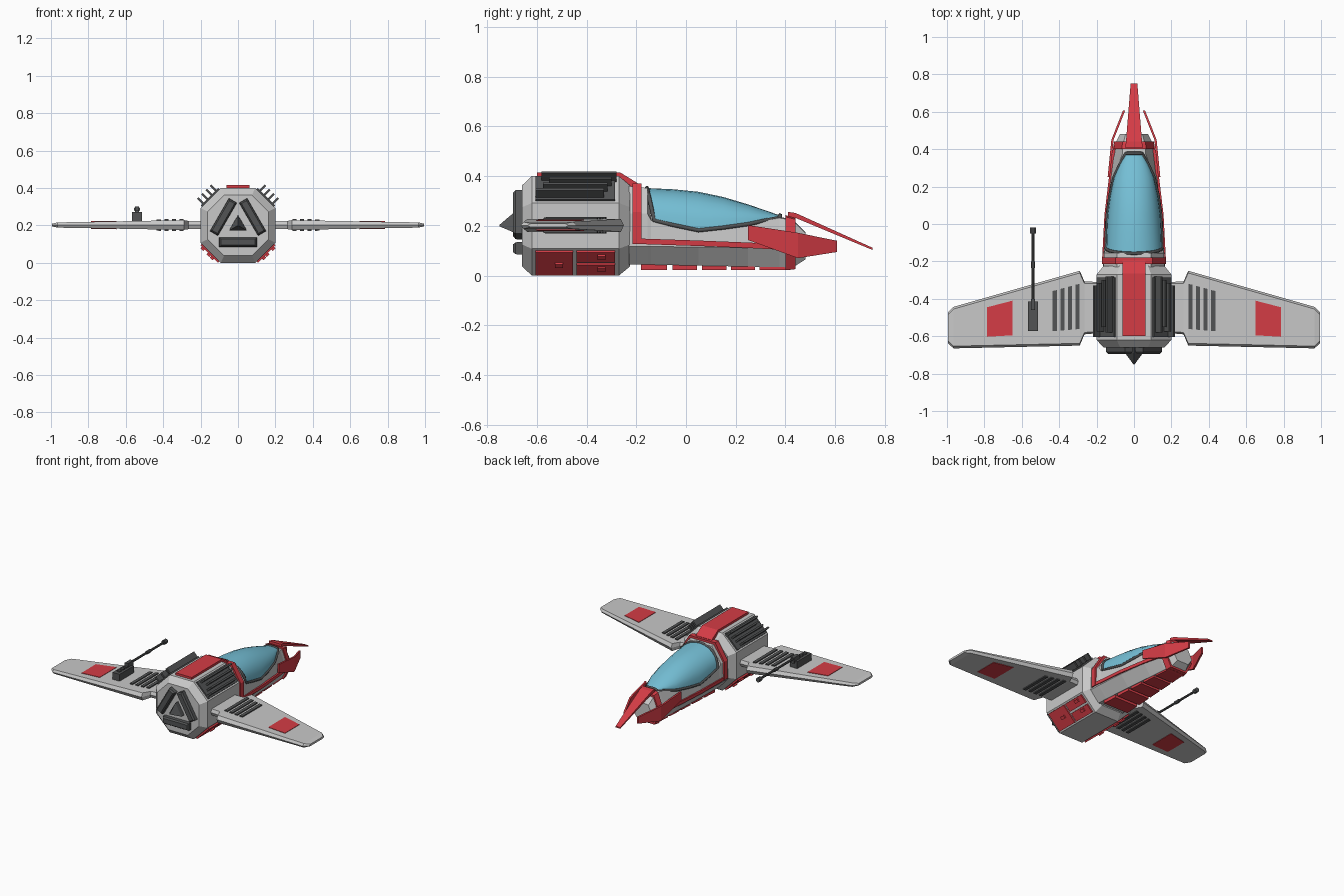
import bpy, bmesh, math
from mathutils import Vector

if "Cube" in bpy.data.objects:
    bpy.data.objects.remove(bpy.data.objects["Cube"])


def material(name, rgb):
    m = bpy.data.materials.new(name)
    m.diffuse_color = (*rgb, 1)
    m.use_nodes = True
    m.node_tree.nodes["Principled BSDF"].inputs["Base Color"].default_value = m.diffuse_color
    return m


GREY = material("light_grey", (0.58, 0.58, 0.58))
DARK = material("dark_grey", (0.085, 0.088, 0.09))
RED = material("red", (0.66, 0.045, 0.06))
BLUE = material("glass_blue", (0.18, 0.53, 0.68))


def loft(name, rings, mat, mirror=False, smooth=False):
    """Skin a list of equal-length point rings and cap both ends."""
    bm = bmesh.new()
    rows = [[bm.verts.new(p) for p in r] for r in rings]
    n = len(rows[0])
    for a, b in zip(rows, rows[1:]):
        for i in range(n):
            j = (i + 1) % n
            bm.faces.new((a[i], a[j], b[j], b[i]))
    bm.faces.new(rows[0])
    bm.faces.new(rows[-1])
    bmesh.ops.recalc_face_normals(bm, faces=bm.faces)
    me = bpy.data.meshes.new(name)
    bm.to_mesh(me)
    bm.free()
    me.materials.append(mat)
    ob = bpy.data.objects.new(name, me)
    bpy.context.collection.objects.link(ob)
    if mirror:
        ob.modifiers.new("mirror", "MIRROR").use_clip = False
    if smooth:
        bpy.ops.object.select_all(action="DESELECT")
        ob.select_set(True)
        bpy.context.view_layer.objects.active = ob
        bpy.ops.object.shade_smooth_by_angle(angle=math.radians(35))
    return ob


def box(name, x0, x1, y0, y1, z0, z1, mat, mirror=False):
    return loft(name, [[(x0, y, z0), (x1, y, z0), (x1, y, z1), (x0, y, z1)] for y in (y0, y1)], mat, mirror)


def rod(name, x, z, y0, y1, r, mat, n=8):
    ring = [(r * math.cos(2 * math.pi * (i + .5) / n), r * math.sin(2 * math.pi * (i + .5) / n)) for i in range(n)]
    return loft(name, [[(x + a, y, z + b) for a, b in ring] for y in (y0, y1)], mat)


def tube(name, pts, r, mat):
    cu = bpy.data.curves.new(name, "CURVE")
    cu.dimensions = "3D"
    cu.bevel_depth = r
    cu.bevel_resolution = 1
    sp = cu.splines.new("POLY")
    sp.points.add(len(pts) - 1)
    for p, q in zip(sp.points, pts):
        p.co = (*q, 1)
    sp.use_cyclic_u = True
    cu.materials.append(mat)
    ob = bpy.data.objects.new(name, cu)
    bpy.context.collection.objects.link(ob)
    bpy.ops.object.select_all(action="DESELECT")
    ob.select_set(True)
    bpy.context.view_layer.objects.active = ob
    bpy.ops.object.convert(target="MESH")


# Octagonal engine hull
def octagon(y, a):
    h = a * .46
    c = [(h, -a), (a, -h), (a, h), (h, a), (-h, a), (-a, h), (-a, -h), (-h, -a)]
    return [(x, y, .2 + z) for x, z in c]


loft("engine_hull", [octagon(-.66, .162), octagon(-.62, .2), octagon(-.27, .2), octagon(-.225, .163)], GREY)

# Three thruster bars in a triangle, with a pointed core
for k in range(3):
    ang = math.radians(-90 + 120 * k)
    r, t = Vector((math.cos(ang), 0, math.sin(ang))), Vector((-math.sin(ang), 0, math.cos(ang)))
    rings = []
    for y, l, w in ((-.65, .102, .025), (-.685, .1, .024), (-.695, .092, .016)):
        c = Vector((0, y, .2)) + r * .09
        rings.append([c + t * (l * a) + r * (w * b) for a, b in ((-1, -1), (1, -1), (1, 1), (-1, 1))])
    loft(f"thruster_bar_{k + 1}", rings, DARK)
tri = [(math.cos(math.radians(90 + 120 * i)), math.sin(math.radians(90 + 120 * i))) for i in range(3)]
loft("thruster_core", [[(a * s, y, .2 + b * s) for a, b in tri]
                       for y, s in ((-.65, .055), (-.69, .055), (-.75, .004))], DARK)


# Parts lying on the hull chamfers (mirrored): s = tangent offset, n = height
def chamfer_box(name, up, s0, s1, y0, y1, n0, n1, mat):
    q = math.sqrt(.5)
    pts = [(.146 + q * (s + n), .2 + up * (.146 + q * (n - s)))
           for s, n in ((s0, n0), (s1, n0), (s1, n1), (s0, n1))]
    return loft(name, [[(x, y, z) for x, z in pts] for y in (y0, y1)], mat, True)


chamfer_box("radiator_base", 1, -.066, .066, -.605, -.285, -.01, .01, DARK)
for k, (y0, y1) in enumerate(((-.58, -.28), (-.55, -.3), (-.575, -.315), (-.605, -.33))):
    s = -.048 + .032 * k
    chamfer_box(f"radiator_fin_{k + 1}", 1, s - .006, s + .006, y0, y1, 0, .05, DARK)
chamfer_box("lower_panel_large", -1, -.066, .066, -.605, -.455, -.01, .011, RED)
chamfer_box("lower_panel_upper", -1, -.066, -.005, -.44, -.285, -.01, .011, RED)
chamfer_box("lower_panel_lower", -1, .008, .066, -.44, -.285, -.01, .011, RED)
for k, (s, y) in enumerate(((.0, -.51), (-.025, -.34), (.045, -.34))):
    chamfer_box(f"panel_handle_{k + 1}", -1, s - .01, s + .01, y - .016, y + .016, 0, .022, RED)

# Red spine over the engine, and red collar around the cockpit back
spine = [(-.6, .36), (-.6, .415), (-.265, .415), (-.195, .372), (-.195, .33)]
loft("spine_stripe", [[(x, y, z) for y, z in spine] for x in (-.062, .062)], RED)
collar = [(.171, .128), (.171, .255), (.1, .37), (-.1, .37), (-.171, .255), (-.171, .128)]
loft("cockpit_collar", [[(x, y, z) for x, z in collar] for y in (-.215, -.178)], RED)


# Fuselage: bottom, lower side, upper side and top point of each half section
def section(y, *half):
    return [(x, y, z) for x, z in half] + [(-x, y, z) for x, z in reversed(half)]


loft("fuselage", [
    section(-.23, (.1, .045), (.165, .118), (.163, .25), (.09, .36)),
    section(-.155, (.098, .044), (.163, .117), (.16, .25), (.09, .352)),
    section(-.14, (.097, .044), (.162, .117), (.155, .222), (.1, .23)),
    section(.05, (.088, .04), (.15, .115), (.143, .182), (.1, .2)),
    section(.25, (.073, .036), (.127, .112), (.108, .205), (.08, .215)),
    section(.375, (.064, .034), (.11, .11), (.062, .232), (.04, .236)),
    section(.43, (.058, .033), (.1, .11), (.058, .222), (.04, .226)),
    section(.48, (.045, .065), (.075, .11), (.045, .17), (.03, .175))], GREY)

# Canopy glass and its dark frame
stations = [(-.143, .15, .222, .352), (-.05, .148, .203, .347), (.05, .143, .182, .337), (.15, .129, .193, .316),
            (.25, .107, .207, .286), (.32, .075, .222, .262), (.378, .042, .234, .242)]
N = 12
arches = []
for k, (y, w, zb, zt) in enumerate(stations):
    arch = []
    for i in range(N + 1):
        a = math.pi * i / N
        lean = -.014 * (2 * math.sin(a) - 1) if k == 0 else 0
        arch.append((w * math.cos(a), y + lean, zb + (zt - zb) * math.sin(a) ** .9))
    arches.append(arch)
loft("canopy_glass", arches, BLUE, smooth=True)
tube("canopy_frame", arches[0] + [a[-1] for a in arches[1:-1]] + arches[-1][::-1]
     + [a[0] for a in arches[-2:0:-1]], .009, DARK)

# Red side stripe along the fuselage
loft("side_stripe", [[(x + a, y, z + b) for a, b in ((-.01, -.011), (.007, -.011), (.007, .011), (-.01, .011))]
                     for y, x, z in ((-.215, .165, .139), (.05, .151, .13), (.25, .127, .122), (.42, .103, .113))],
     RED, True)

# Red nose band, beak and cheek fins
loft("nose_band", [section(.4, (.07, .022), (.113, .11), (.066, .236), (.045, .243)),
                   section(.44, (.064, .026), (.106, .11), (.06, .226), (.04, .232))], RED)
loft("nose_beak", [[(-w, y, z - t), (w, y, z - t), (w, y, z), (-w, y, z)]
                   for y, w, z, t in ((.41, .047, .256, .025), (.44, .043, .252, .02), (.75, .018, .112, .009))], RED)
loft("cheek_fin", [[(x - .006, y, z0), (x + .006, y, z0), (x + .006, y, z1), (x - .006, y, z1)]
                   for y, x, z0, z1 in ((.25, .135, .143, .203), (.45, .115, .07, .172), (.607, .053, .095, .14))],
     RED, True)

# Red belly tiles
for k, (y0, y1) in enumerate(((-.18, -.077), (-.055, .045), (.065, .162), (.18, .277), (.295, .42))):
    loft(f"belly_tile_{k + 1}", [[(-w, y, .023), (w, y, .023), (w, y, .06), (-w, y, .06)]
                                 for y, w in ((y0, .085 - .06 * y0), (y1, .085 - .06 * y1))], RED)

# Wings: bevelled hexagonal section lofted outwards
ZW = .202
loft("wing", [[(x, yl, ZW), (x, yl - e, ZW + t), (x, yt + e, ZW + t),
               (x, yt, ZW), (x, yt + e, ZW - t), (x, yl - e, ZW - t)]
              for x, yl, yt, t, e in ((.15, -.31, -.58, .022, .01), (.265, -.308, -.59, .022, .01),
                                      (.29, -.25, -.65, .026, .012), (.965, -.443, -.665, .014, .012),
                                      (.995, -.473, -.637, .007, .012))], GREY, True)


# Plates that pass through the wing and show on both sides
def wing_plate(name, x0, x1, front0, front1, back0, back1, lift, mat):
    rings = []
    for x, f, b in ((x0, front0, back0), (x1, front1, back1)):
        t = .026 - (x - .29) / .675 * .012 + lift
        rings.append([(x, f, ZW - t), (x, f, ZW + t), (x, b, ZW + t), (x, b, ZW - t)])
    loft(name, rings, mat, True)


wing_plate("wing_marking", .65, .785, -.41, -.445, -.595, -.603, .003, RED)
for k in range(4):
    x = .302 + .0405 * k
    wing_plate(f"wing_vent_{k + 1}", x - .011, x + .011, -.32 - .011 * k, -.325 - .011 * k, -.562 - .003 * k,
               -.563 - .003 * k, .007, DARK)

# Gun on one wing
GX = -.54
box("gun_body", GX - .027, GX + .027, -.572, -.415, .215, .272, DARK)
box("gun_mount", GX - .012, GX + .012, -.46, -.4, .26, .3, DARK)
for k in range(3):
    box(f"gun_button_{k + 1}", GX - .01, GX + .01, -.545 + .035 * k, -.525 + .035 * k, .27, .28, DARK)
rod("gun_barrel", GX, .287, -.42, -.03, .008, DARK)
rod("gun_collar", GX, .287, -.235, -.2, .012, DARK)
rod("gun_muzzle", GX, .287, -.05, -.02, .016, DARK)
